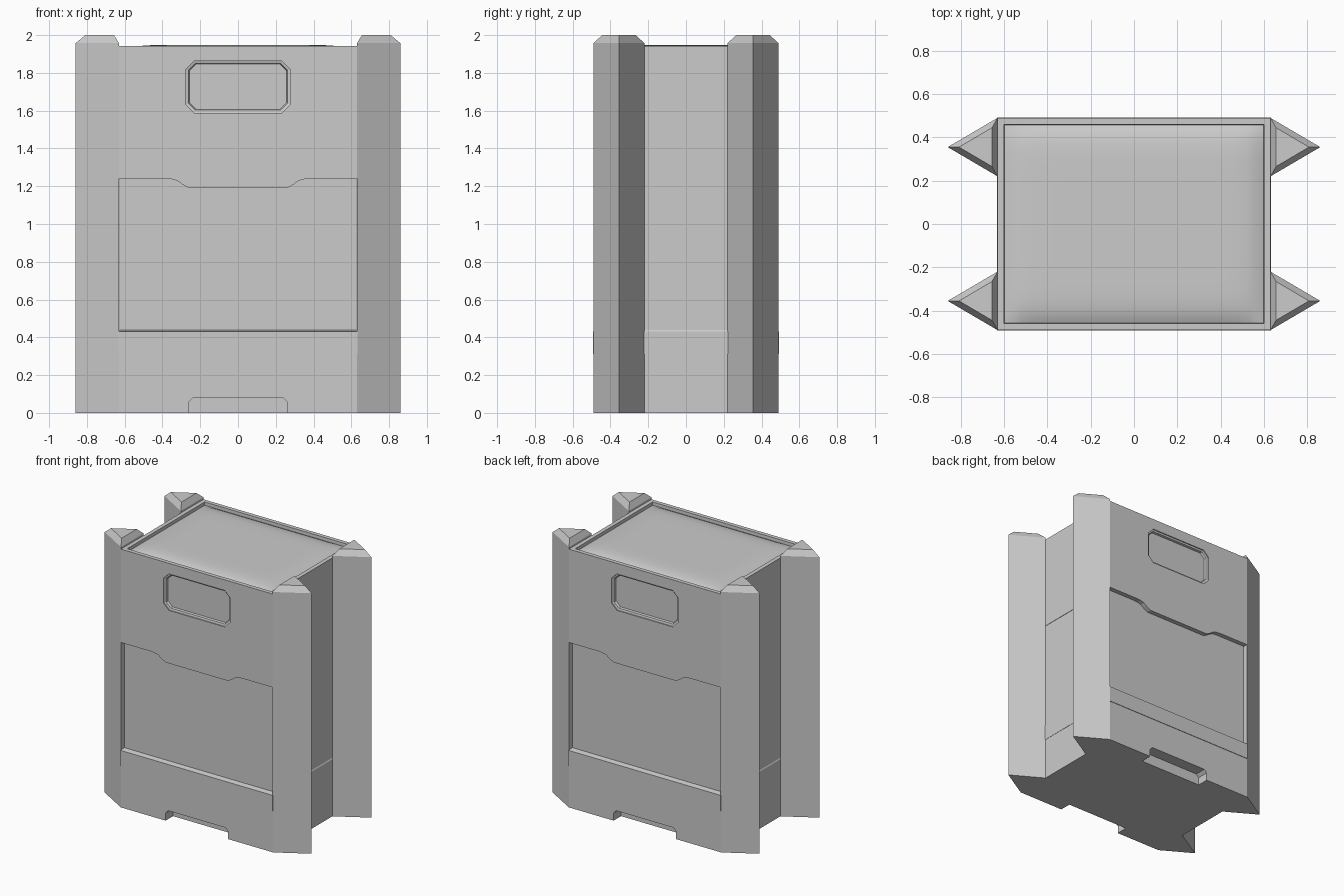
import bpy, bmesh

if "Cube" in bpy.data.objects:
    bpy.data.objects.remove(bpy.data.objects["Cube"])

W, D = 0.63, 0.49          # body half width and half depth
RECESS = 0.035             # depth of the recessed middle panels


def loft(name, rings):
    """Closed solid through a list of equally sized point rings."""
    bm = bmesh.new()
    loops = [[bm.verts.new(p) for p in r] for r in rings]
    n = len(loops[0])
    for a, b in zip(loops, loops[1:]):
        for i in range(n):
            j = (i + 1) % n
            bm.faces.new((a[i], a[j], b[j], b[i]))
    bm.faces.new(loops[0])
    bm.faces.new(loops[-1])
    bmesh.ops.recalc_face_normals(bm, faces=bm.faces)
    me = bpy.data.meshes.new(name)
    bm.to_mesh(me)
    bm.free()
    ob = bpy.data.objects.new(name, me)
    bpy.context.collection.objects.link(ob)
    return ob


def rect(x, y, z):
    return [(-x, -y, z), (x, -y, z), (x, y, z), (-x, y, z)]


def box(name, x, y, z0, z1):
    return loft(name, [rect(x, y, z0), rect(x, y, z1)])


def octagon(x, z0, z1, c, y):
    pts = [(-x + c, z0), (x - c, z0), (x, z0 + c), (x, z1 - c),
           (x - c, z1), (-x + c, z1), (-x, z1 - c), (-x, z0 + c)]
    return [(px, y, pz) for px, pz in pts]


def cut(ob, cutter):
    """Subtract the cutter from the object and delete it."""
    cutter.hide_render = True
    m = ob.modifiers.new("cut", 'BOOLEAN')
    m.operation = 'DIFFERENCE'
    m.solver = 'EXACT'
    m.object = cutter
    bpy.context.view_layer.objects.active = ob
    bpy.ops.object.modifier_apply(modifier=m.name)
    bpy.data.objects.remove(cutter, do_unlink=True)


# Recessed middle panels (inner core)
box("middle_panel", W - 0.003, D - RECESS, 0.38, 1.35)

# Upper shell with a stepped lower edge
half = [(0.26, 1.19), (0.295, 1.21), (0.32, 1.228), (0.35, 1.237), (0.39, 1.24), (W, 1.24), (W, 1.942)]
profile = half + [(-x, z) for x, z in reversed(half)]
shell = loft("upper_shell", [[(x, y, z) for x, z in profile] for y in (-D, D)])

# Shallow tray in the top and stepped handle recesses front and back
cut(shell, loft("tray_cutter", [rect(0.598, 0.458, 1.91), rect(0.602, 0.462, 2.0)]))
for s in (-1, 1):
    cut(shell, loft("handle_cutter", [
        octagon(0.277, 1.588, 1.862, 0.045, s * (D + 0.02)),
        octagon(0.277, 1.588, 1.862, 0.045, s * (D - 0.008)),
        octagon(0.262, 1.603, 1.85, 0.036, s * (D - 0.012)),
        octagon(0.258, 1.607, 1.846, 0.036, s * (D - 0.028))]))

# Cushioned lid set in the tray
bm = bmesh.new()
bmesh.ops.create_grid(bm, x_segments=32, y_segments=32, size=1)
for v in bm.verts:
    u, w = v.co.x, v.co.y
    v.co = (u * 0.598, w * 0.458, 1.918 + 0.03 * (1 - abs(u) ** 12) * (1 - abs(w) ** 9))
for f in bm.faces:
    f.smooth = True
me = bpy.data.meshes.new("lid")
bm.to_mesh(me)
bm.free()
bpy.context.collection.objects.link(bpy.data.objects.new("lid", me))

# Base with lifting notches front and back
base = box("base", W, D - 0.002, 0, 0.34)
for s in (-1, 1):
    cut(base, loft("notch_cutter", [octagon(0.26, -0.1, 0.08, 0.022, s * y) for y in (D - 0.09, D + 0.05)]))

# Band around the base, with a slightly sloped top edge
loft("base_band", [rect(W + 0.002, D + 0.002, 0.312), rect(W + 0.002, D + 0.002, 0.43),
                   rect(W - 0.003, D - RECESS, 0.438)])

# Triangular corner posts with bevelled tops
tri = [(W, D), (W, 0.22), (0.86, 0.355)]
cx, cy = 0.707, 0.355
top = [(cx + (x - cx) * 0.66, cy + (y - cy) * 0.66) for x, y in tri]
for sx, side in ((-1, "left"), (1, "right")):
    for sy, end in ((-1, "front"), (1, "back")):
        loft(f"corner_post_{end}_{side}",
             [[(sx * x, sy * y, z) for x, y in pts]
              for pts, z in ((tri, 0), (tri, 1.957), (top, 2.0))])
